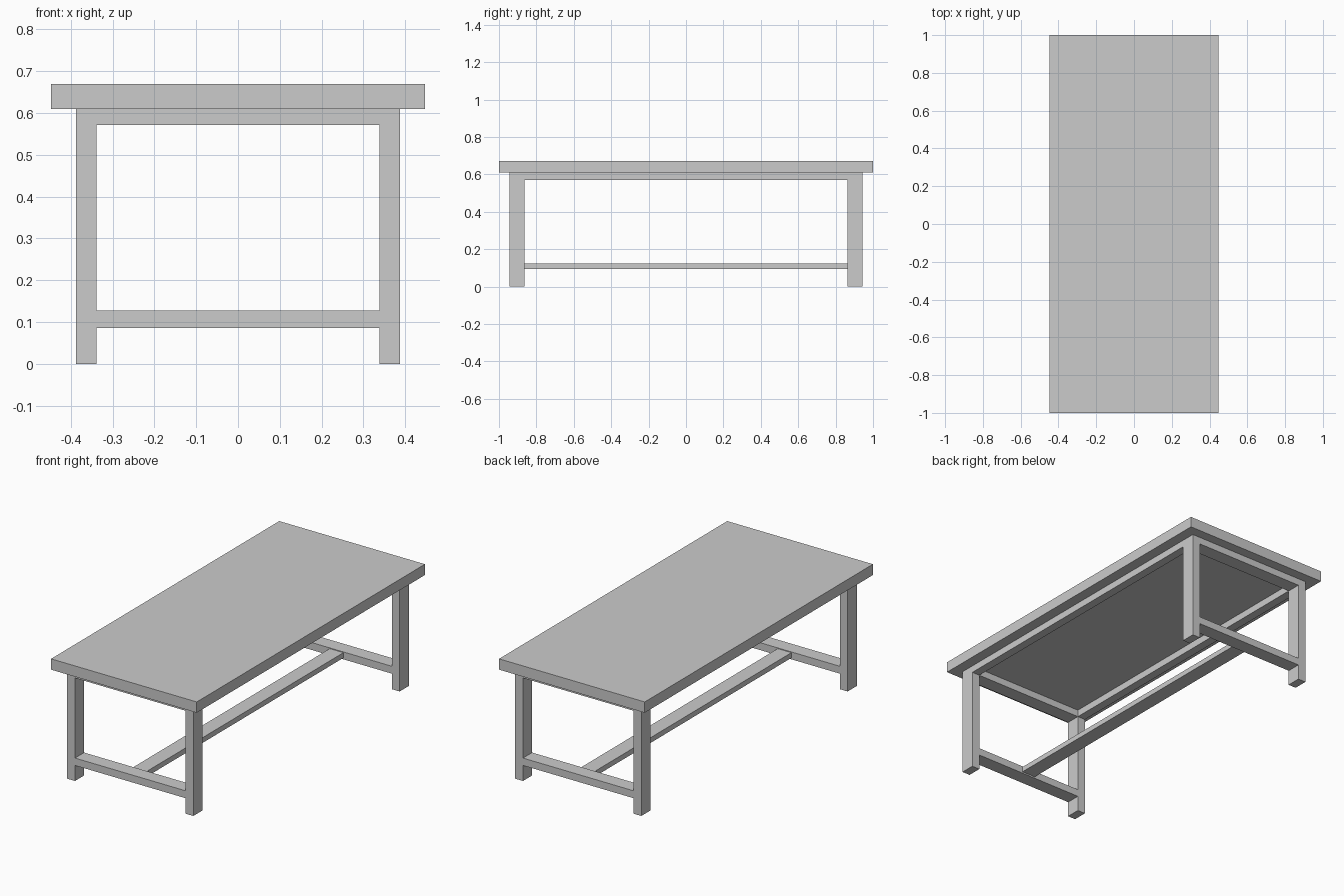
import bpy

if "Cube" in bpy.data.objects:
    bpy.data.objects.remove(bpy.data.objects["Cube"])


def box(name, x, y, z):
    """Axis-aligned box from (min, max) ranges."""
    bpy.ops.mesh.primitive_cube_add(size=1, location=[sum(r) / 2 for r in (x, y, z)])
    ob = bpy.context.object
    ob.name = name
    ob.scale = [r[1] - r[0] for r in (x, y, z)]
    bpy.ops.object.transform_apply(location=False, rotation=False, scale=True)
    return ob


def span(side, a, b):
    return tuple(sorted((side * a, side * b)))


LEG_X = (0.339, 0.387)   # inner and outer leg faces
LEG_Y = (0.864, 0.944)
TOP_Z = 0.61
APRON_Z = (0.571, TOP_Z)

# Thick table top
box("table_top", (-0.447, 0.447), (-1, 1), (TOP_Z, 0.67))

# Legs
for sx, side in ((-1, "left"), (1, "right")):
    for sy, end in ((-1, "front"), (1, "back")):
        box(f"{end}_{side}_leg", span(sx, *LEG_X), span(sy, *LEG_Y), (0, TOP_Z))
    # Long side aprons
    box(f"{side}_apron", span(sx, *LEG_X), (-LEG_Y[0], LEG_Y[0]), APRON_Z)

# End aprons and low cross stretchers
for sy, end in ((-1, "front"), (1, "back")):
    box(f"{end}_apron", (-LEG_X[0], LEG_X[0]), span(sy, *LEG_Y), APRON_Z)
    box(f"{end}_stretcher", (-LEG_X[0], LEG_X[0]), span(sy, *LEG_Y), (0.086, 0.127))

# Long central stretcher
box("centre_stretcher", (-0.042, 0.042), (-LEG_Y[0], LEG_Y[0]), (0.094, 0.123))
